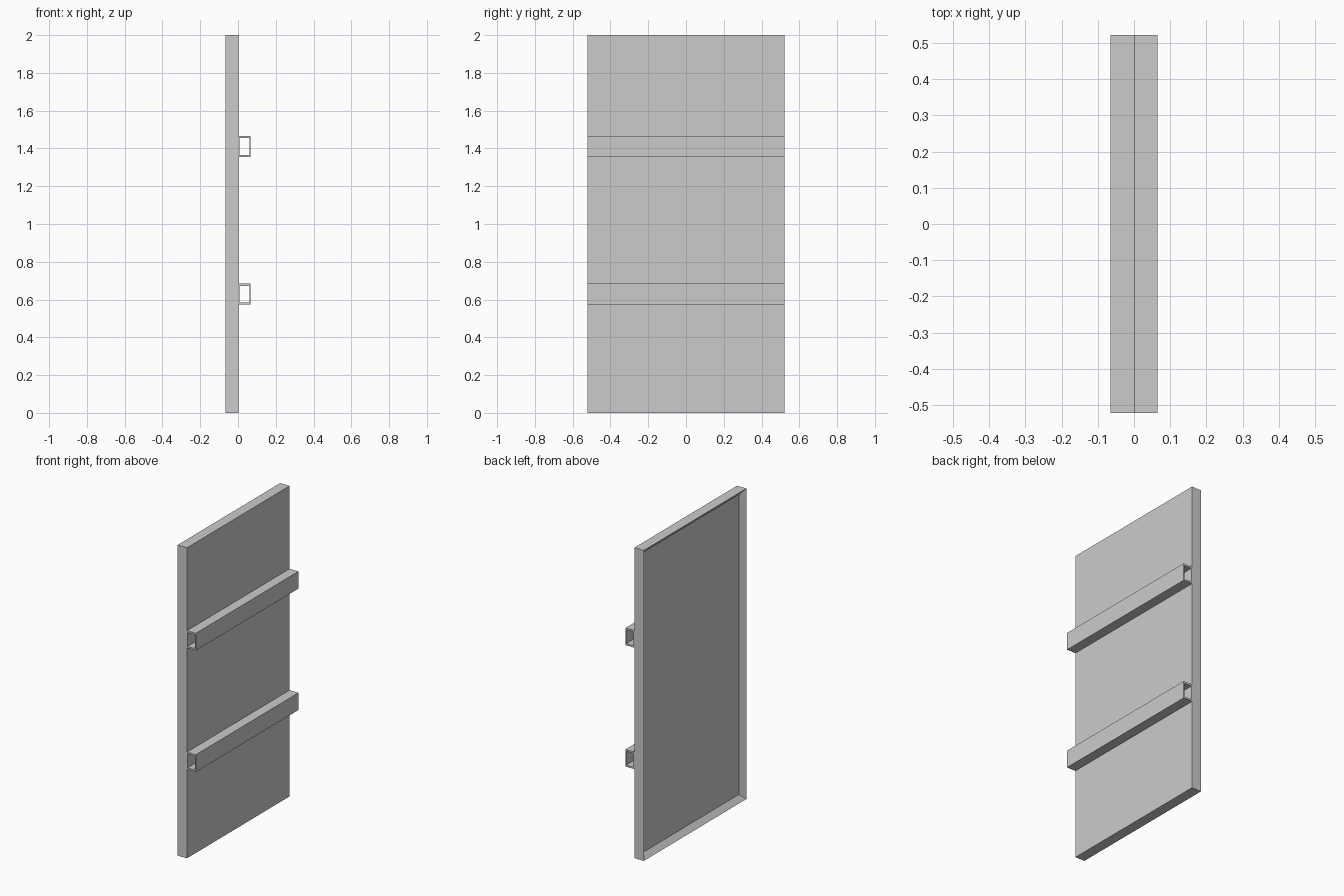
import bpy
import bmesh
from mathutils import Vector

cube = bpy.data.objects.get("Cube")
if cube:
    bpy.data.objects.remove(cube, do_unlink=True)

GREY = (0.6, 0.6, 0.6, 1.0)
grey = bpy.data.materials.new("plain grey")
grey.use_nodes = True
grey.diffuse_color = GREY
grey.node_tree.nodes["Principled BSDF"].inputs["Base Color"].default_value = GREY

HALF_DEPTH = 0.522
PANEL_FACE = 0.002
SIDE = 0.065


def box_mesh(x0, x1, z0, z1):
    """A full-depth box between the given x and z limits."""
    bm = bmesh.new()
    bmesh.ops.create_cube(bm, size=1)
    bmesh.ops.scale(bm, vec=Vector((x1 - x0, 2 * HALF_DEPTH, z1 - z0)), verts=bm.verts)
    bmesh.ops.translate(bm, vec=Vector(((x0 + x1) / 2, 0, (z0 + z1) / 2)), verts=bm.verts)
    return bm


def finish(name, bm):
    bmesh.ops.recalc_face_normals(bm, faces=bm.faces)
    mesh = bpy.data.meshes.new(name)
    bm.to_mesh(mesh)
    bm.free()
    mesh.materials.append(grey)
    obj = bpy.data.objects.new(name, mesh)
    bpy.context.collection.objects.link(obj)
    return obj


# Panel: a slab whose -x face is inset into a rim and sunk
bm = box_mesh(-SIDE, PANEL_FACE, 0, 2)
bm.normal_update()
back = min(bm.faces, key=lambda f: f.calc_center_median().x)
bmesh.ops.inset_region(bm, faces=[back], thickness=0.034, use_even_offset=True)
bmesh.ops.translate(bm, vec=Vector((0.03, 0, 0)), verts=back.verts)
finish("door_panel", bm)


# Rails: rectangular tubes open at both ends
def rail(name, z0, z1, wall_x=0.005, wall_z=0.011):
    bm = bmesh.new()
    x0, x1 = PANEL_FACE, SIDE
    rings = []
    for y in (-HALF_DEPTH, HALF_DEPTH):
        for dx, dz in ((0, 0), (wall_x, wall_z)):
            corners = ((x0 + dx, z0 + dz), (x1 - dx, z0 + dz),
                       (x1 - dx, z1 - dz), (x0 + dx, z1 - dz))
            rings.append([bm.verts.new((x, y, z)) for x, z in corners])
    outer_a, inner_a, outer_b, inner_b = rings
    for a, b in ((outer_a, outer_b), (inner_a, inner_b),
                 (outer_a, inner_a), (outer_b, inner_b)):
        for i in range(4):
            j = (i + 1) % 4
            bm.faces.new((a[i], a[j], b[j], b[i]))
    finish(name, bm)


rail("lower_rail", 0.573, 0.684)
rail("upper_rail", 1.355, 1.466)
